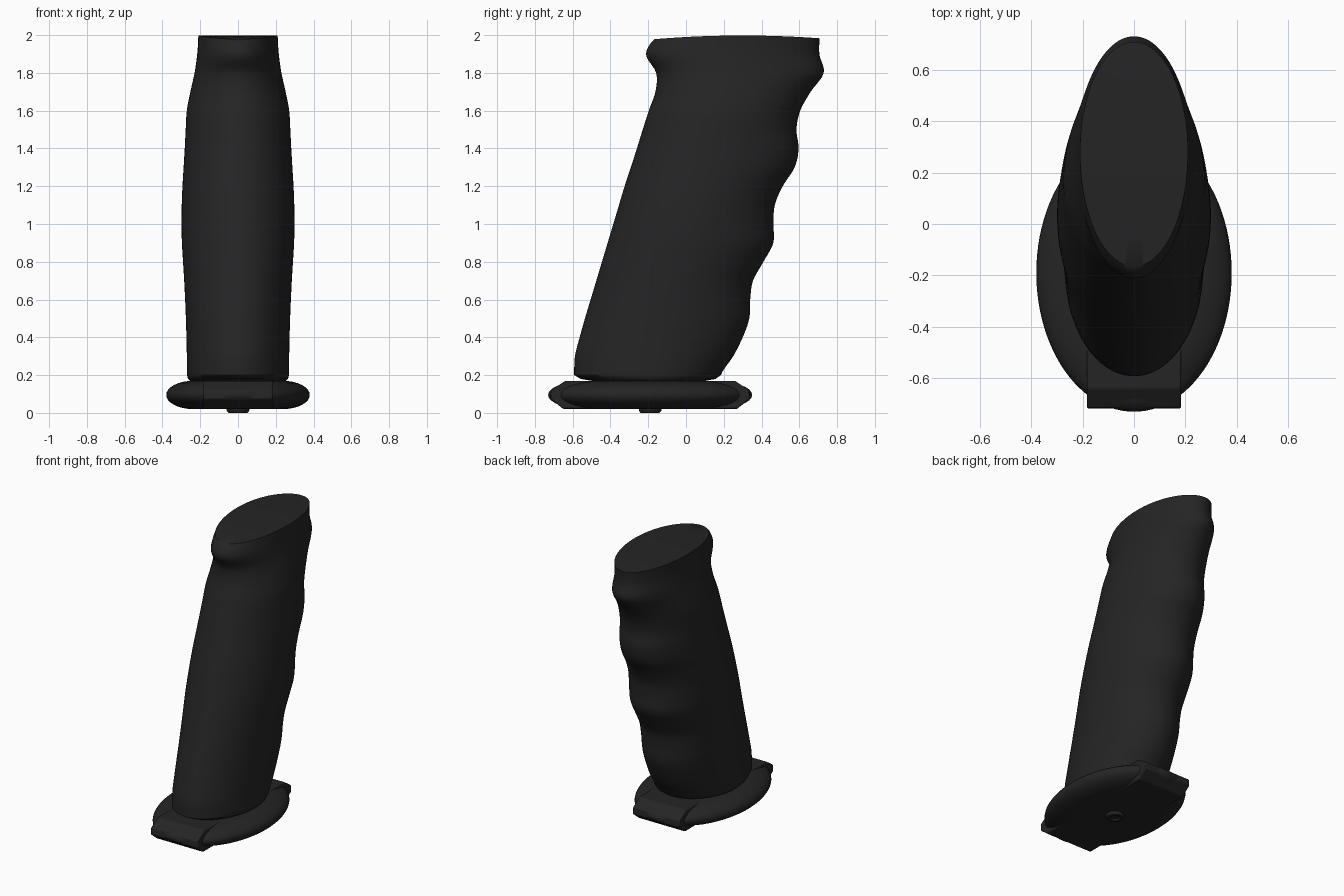
import bpy, bmesh
from math import sin, cos, pi, radians

cube = bpy.data.objects.get("Cube")
if cube:
    bpy.data.objects.remove(cube)

SEGMENTS = 96

black = bpy.data.materials.new("matte_black")
black.use_nodes = True
colour = (0.018, 0.018, 0.018, 1)
black.diffuse_color = colour
shader = black.node_tree.nodes["Principled BSDF"]
shader.inputs["Base Color"].default_value = colour
shader.inputs["Roughness"].default_value = 0.7


def finish(name, bm, angle):
    bmesh.ops.recalc_face_normals(bm, faces=bm.faces)
    mesh = bpy.data.meshes.new(name)
    bm.to_mesh(mesh)
    bm.free()
    obj = bpy.data.objects.new(name, mesh)
    bpy.context.collection.objects.link(obj)
    mesh.materials.append(black)
    bpy.ops.object.select_all(action="DESELECT")
    obj.select_set(True)
    bpy.context.view_layer.objects.active = obj
    bpy.ops.object.shade_smooth_by_angle(angle=radians(angle))
    return obj


def loft(name, rings, angle=40):
    """Skin closed rings of points and cap both ends."""
    bm = bmesh.new()
    loops = [[bm.verts.new(p) for p in ring] for ring in rings]
    for low, high in zip(loops, loops[1:]):
        for i in range(len(low)):
            j = (i + 1) % len(low)
            bm.faces.new((low[i], low[j], high[j], high[i]))
    bm.faces.new(loops[0])
    bm.faces.new(loops[-1])
    return finish(name, bm, angle)


def egg(z, width, front, back, middle):
    """Ellipse whose front and back halves have their own depth."""
    points = []
    for i in range(SEGMENTS):
        a = 2 * pi * i / SEGMENTS
        depth = back - middle if sin(a) > 0 else middle - front
        points.append((width * cos(a), middle + depth * sin(a), z))
    return points


def spline(values, t):
    """Smooth curve through evenly spaced values, given in thousandths."""
    last = len(values) - 1
    i = min(int(t), last - 1)
    f = t - i
    a, b, c, d = (values[max(0, min(last, i + k))] for k in (-1, 0, 1, 2))
    v = b + f / 2 * (c - a + f * (2*a - 5*b + 4*c - d + f * (3*b - a - 3*c + d)))
    return v / 1000


# Grip outlines, sampled every tenth of a unit upward from its foot
FRONT = [-592, -588, -563, -535, -505, -475, -445, -415, -385, -355,
         -325, -292, -260, -229, -197, -162, -158, -212, -165]
BACK = [185, 250, 300, 335, 340, 355, 410, 462, 463, 470,
        512, 575, 596, 585, 605, 660, 729, 706, 708]
WIDTH = [270, 271, 273, 276, 280, 285, 291, 297, 299, 298,
         294, 288, 282, 277, 271, 252, 230, 216, 210]


def grip_ring(t, z, across=1, along=1):
    front, back = spline(FRONT, t), spline(BACK, t)
    middle = -0.17 + 0.025 * t
    return egg(z, across * spline(WIDTH, t), middle + along * (front - middle),
               middle + along * (back - middle), middle)


# Grip with finger grooves and a slightly crowned top
rings = [grip_ring(0, 0.168, 0.93, 0.75), grip_ring(0, 0.18, 0.98, 0.92)]
STEPS = 88
for s in range(STEPS + 1):
    t = 17.6 * s / STEPS
    rings.append(grip_ring(t, 0.2 + t / 10))
for across in (1, 0.75, 0.5, 0.25):
    rings.append([(x, y, 1.998 - 0.09 * (y - 0.3) ** 2)
                  for x, y, z in grip_ring(18, 2, across, across)])
loft("grip", rings)

# Oval foot plate with a rounded rim
MID_Y, MID_Z = -0.19, 0.095
plate = []
for k in range(17):
    a = -pi / 2 + pi * k / 16
    size = 0.62 + 0.38 * cos(a)
    plate.append(egg(MID_Z + 0.075 * sin(a), 0.38 * size,
                     MID_Y - 0.54 * size, MID_Y + 0.54 * size, MID_Y))
loft("foot_plate", plate)

# Band across the plate with pointed ends
half = [(0.45, 0.074), (0.525, 0.025), (0.528, -0.02), (0.46, -0.074)]
outline = half + [(-y, z) for y, z in reversed(half)]
band = loft("foot_band", [[(x, MID_Y + y, MID_Z + z) for y, z in outline]
                          for x in (-0.183, 0.183)], 25)
bevel = band.modifiers.new("soft_edges", "BEVEL")
bevel.width = 0.006
bevel.segments = 2

# Screw head under the plate
loft("foot_screw", [egg(z, r, MID_Y - r, MID_Y + r, MID_Y)
                    for z, r in ((0.01, 0.025), (0, 0.035), (0, 0.05),
                                 (0.012, 0.06), (0.03, 0.06))])
